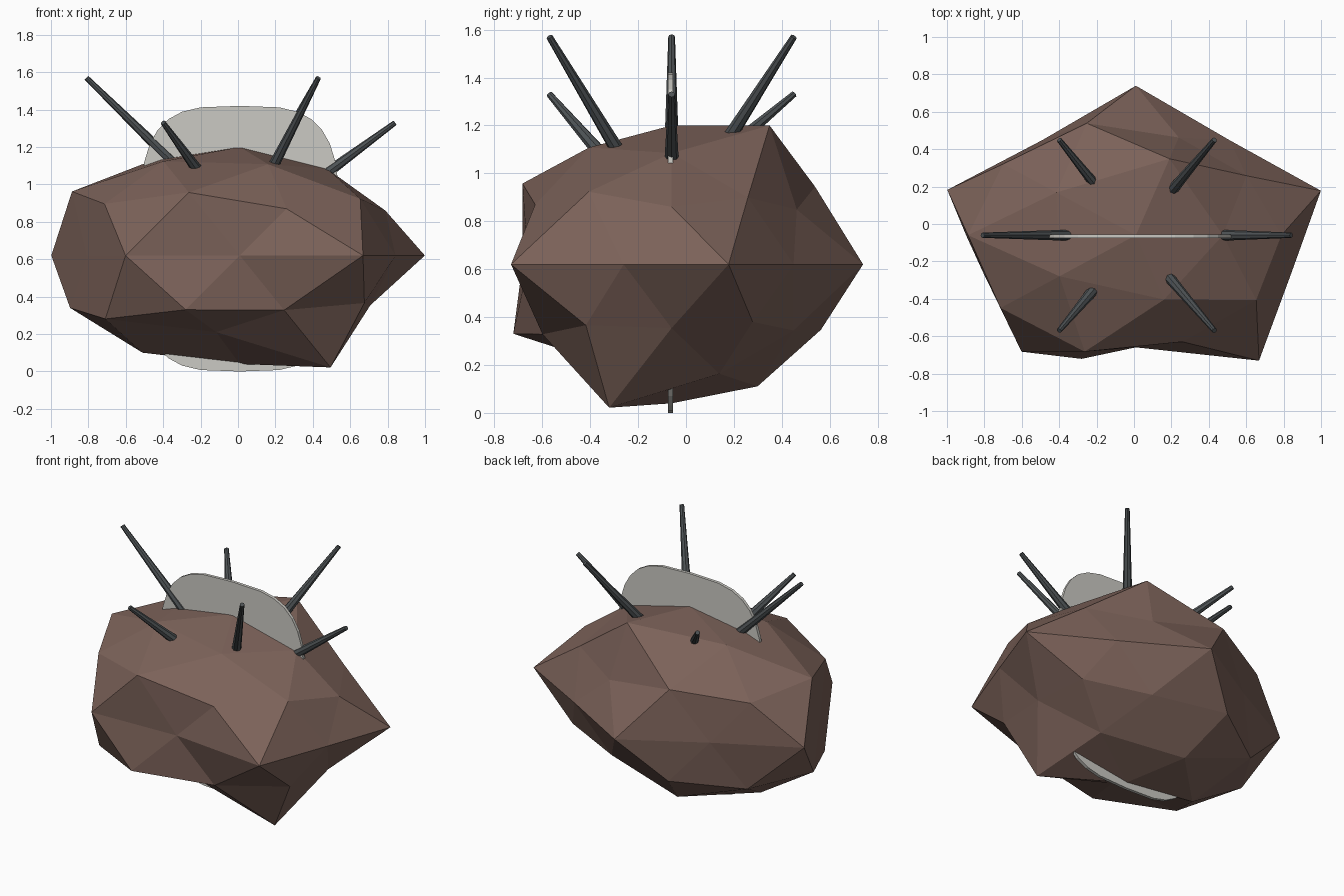
import bpy, bmesh, math
from mathutils import Vector

cube = bpy.data.objects.get("Cube")
if cube:
    bpy.data.objects.remove(cube, do_unlink=True)

CENTRE = Vector((0.01, -0.06, 0.62))


def material(name, rgb):
    mat = bpy.data.materials.new(name)
    mat.use_nodes = True
    mat.diffuse_color = (*rgb, 1)
    bsdf = next(n for n in mat.node_tree.nodes if n.type == 'BSDF_PRINCIPLED')
    bsdf.inputs["Base Color"].default_value = (*rgb, 1)
    bsdf.inputs["Roughness"].default_value = 0.8
    return mat


def add_object(name, bm, mat):
    bmesh.ops.recalc_face_normals(bm, faces=bm.faces[:])
    mesh = bpy.data.meshes.new(name)
    bm.to_mesh(mesh)
    bm.free()
    mesh.materials.append(mat)
    obj = bpy.data.objects.new(name, mesh)
    bpy.context.collection.objects.link(obj)
    return obj


rock_brown = material("rock_brown", (0.20, 0.122, 0.10))
spike_grey = material("spike_grey", (0.075, 0.085, 0.09))
fin_grey = material("fin_grey", (0.60, 0.59, 0.55))

# Rock: a coarse icosphere, each ring pushed in or out point by point.
# Each ring holds: height, angle of its first point, and push factors.
RINGS = [
    (1.0, 0, [0.94]),
    (0.851, 0, [0.885, 1.105, 1.0, 0.96, 0.93]),
    (0.526, 36, [0.86, 1.0, 1.055, 1.04, 0.935]),
    (0.447, 0, [0.87, 0.83, 0.98, 1.0, 0.905]),
    (0.0, 18, [1.04, 0.85, 1.08, 0.85, 1.06, 0.86, 1.04, 0.81, 1.12, 0.875]),
    (-0.447, 36, [0.87, 0.99, 1.015, 1.05, 0.92]),
    (-0.526, 0, [0.82, 0.85, 0.98, 1.045, 0.9]),
    (-0.851, 36, [0.87, 0.97, 0.99, 0.78, 1.14]),
    (-1.0, 0, [0.94]),
]
STRETCH = Vector((1.0, 0.74, 0.617))

bm = bmesh.new()
bmesh.ops.create_icosphere(bm, subdivisions=2, radius=1)
for v in bm.verts:
    _, first, factors = min(RINGS, key=lambda r: abs(r[0] - v.co.z))
    angle = math.degrees(math.atan2(v.co.y, v.co.x)) - first
    push = factors[round(angle * len(factors) / 360) % len(factors)]
    v.co = CENTRE + v.co * push * STRETCH
add_object("rock_body", bm, rock_brown)

# Fin: a thin rounded plate passing through the rock
SIDES, HALF_W, HALF_H, THICK = 32, 0.535, 0.71, 0.02
bm = bmesh.new()
outline = []
for i in range(SIDES):
    a = math.tau * i / SIDES
    c, s = math.cos(a), math.sin(a)
    x = math.copysign(abs(c) ** (2 / 3.5), c) * HALF_W
    z = math.copysign(abs(s) ** (2 / 3.5), s) * HALF_H
    outline.append(bm.verts.new((CENTRE.x + x, -0.065 - THICK / 2, HALF_H + z)))
face = bm.faces.new(outline)
extruded = bmesh.ops.extrude_face_region(bm, geom=[face])["geom"]
moved = [g for g in extruded if isinstance(g, bmesh.types.BMVert)]
bmesh.ops.translate(bm, verts=moved, vec=(0, THICK, 0))
add_object("fin_plate", bm, fin_grey)


# Spikes: slim tapered rods, sunk slightly into the rock
def spike(name, base, tip):
    base, tip = Vector(base), Vector(tip)
    axis = (tip - base).normalized()
    base -= axis * 0.05
    bm = bmesh.new()
    bmesh.ops.create_cone(bm, cap_ends=True, segments=8, radius1=0.03,
                          radius2=0.014, depth=(tip - base).length)
    obj = add_object(name, bm, spike_grey)
    obj.location = (base + tip) / 2
    obj.rotation_mode = 'QUATERNION'
    obj.rotation_quaternion = axis.to_track_quat('Z', 'Y')


spike("side_spike_long", (-0.38, -0.06, 1.15), (-0.81, -0.06, 1.57))
spike("side_spike_short", (0.50, -0.06, 1.08), (0.84, -0.06, 1.33))
spike("front_spike_long", (0.20, -0.30, 1.12), (0.43, -0.57, 1.57))
spike("front_spike_short", (-0.24, -0.38, 1.11), (-0.40, -0.57, 1.33))
spike("back_spike_long", (0.22, 0.20, 1.18), (0.43, 0.45, 1.57))
spike("back_spike_short", (-0.20, 0.20, 1.12), (-0.40, 0.45, 1.33))
